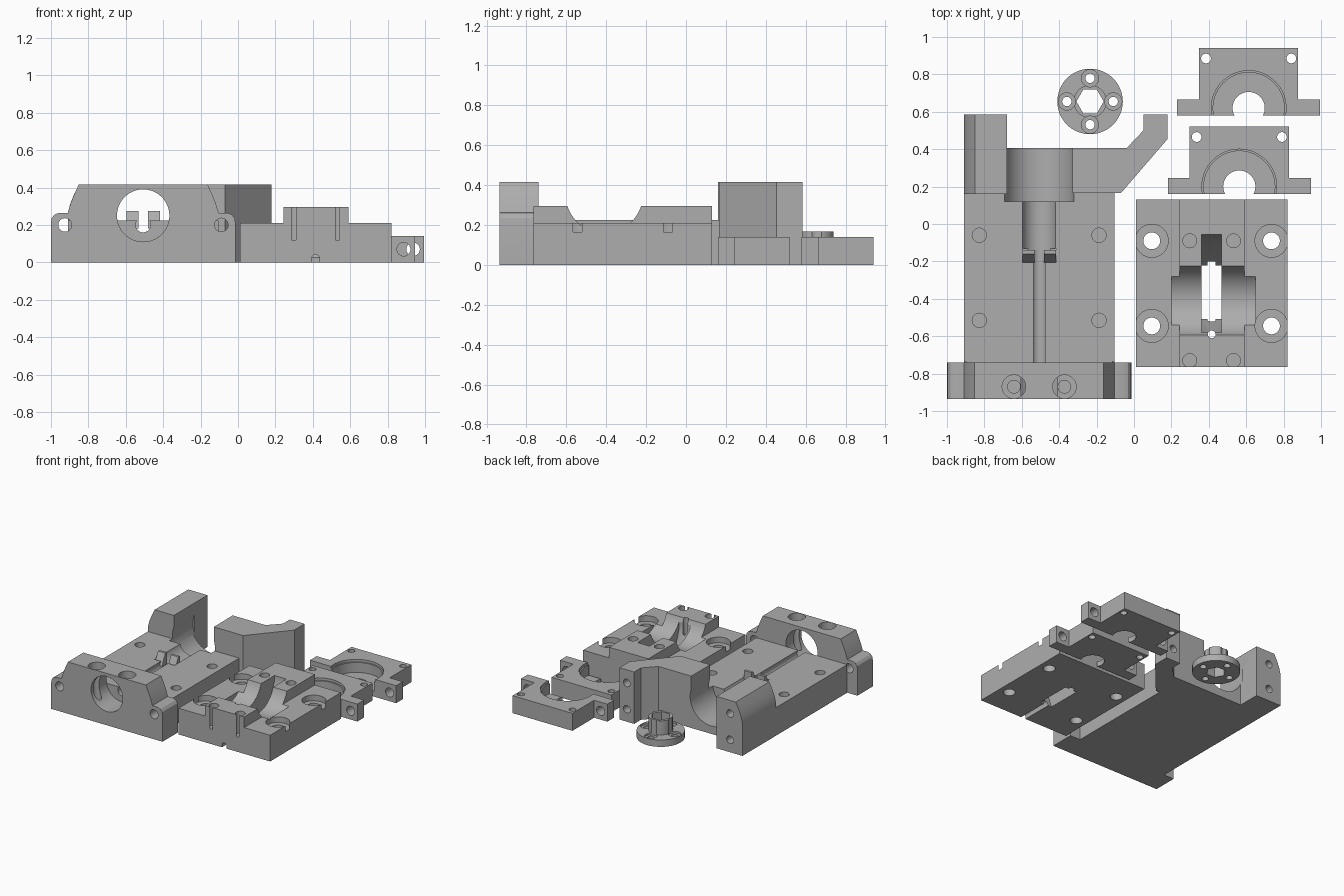
import bpy, bmesh, math
from mathutils import Vector

old = bpy.data.objects.get("Cube")
if old:
    bpy.data.objects.remove(old, do_unlink=True)

grey = bpy.data.materials.new("machined grey")
grey.use_nodes = True
COLOUR = (0.42, 0.42, 0.42, 1)
grey.diffuse_color = COLOUR
grey.node_tree.nodes["Principled BSDF"].inputs["Base Color"].default_value = COLOUR


def prism(name, pts, axis, lo, hi):
    """Extrude a 2D profile along an axis; profile is (x,y), (x,z) or (y,z)."""
    place = {"z": lambda p, d: (p[0], p[1], d),
             "y": lambda p, d: (p[0], d, p[1]),
             "x": lambda p, d: (d, p[0], p[1])}[axis]
    bm = bmesh.new()
    face = bm.faces.new([bm.verts.new(place(p, lo)) for p in pts])
    ext = bmesh.ops.extrude_face_region(bm, geom=[face])
    shift = Vector(place((0, 0), hi - lo))
    bmesh.ops.translate(bm, vec=shift, verts=[g for g in ext["geom"] if isinstance(g, bmesh.types.BMVert)])
    bmesh.ops.recalc_face_normals(bm, faces=bm.faces)
    mesh = bpy.data.meshes.new(name)
    bm.to_mesh(mesh)
    bm.free()
    mesh.materials.append(grey)
    ob = bpy.data.objects.new(name, mesh)
    bpy.context.scene.collection.objects.link(ob)
    return ob


def box(x, y, z):
    return prism("block", [(x[0], y[0]), (x[1], y[0]), (x[1], y[1]), (x[0], y[1])], "z", *z)


def rod(axis, u, v, r, lo, hi, n=32):
    ring = [(u + r * math.cos(math.tau * i / n), v + r * math.sin(math.tau * i / n)) for i in range(n)]
    return prism("rod", ring, axis, lo, hi)


def combine(ob, parts, operation):
    for part in parts:
        mod = ob.modifiers.new("bool", "BOOLEAN")
        mod.operation, mod.solver, mod.object = operation, "EXACT", part
    bpy.context.view_layer.update()
    graph = bpy.context.evaluated_depsgraph_get()
    mesh = bpy.data.meshes.new_from_object(ob.evaluated_get(graph))
    ob.modifiers.clear()
    ob.data = mesh
    for part in parts:
        bpy.data.objects.remove(part, do_unlink=True)


def finish(ob):
    bpy.ops.object.select_all(action="DESELECT")
    ob.select_set(True)
    bpy.context.view_layer.objects.active = ob
    bpy.ops.object.shade_smooth_by_angle(angle=math.radians(30))


# Motor bed: slab, front plate with ears, rear post, angled arm and cradle
CX, CZ, TOP, HIGH = -0.507, 0.25, 0.225, 0.415
shoulder = [(0.345, HIGH), (0.37, 0.36), (0.39, 0.31), (0.403, 0.265),
            (0.45, 0.265), (0.475, 0.255), (0.49, 0.235), (0.493, 0.21), (0.493, 0)]
plate = [(CX + x, z) for x, z in shoulder] + [(CX - x, z) for x, z in reversed(shoulder)]
post = [(-0.68, 0), (-0.68, HIGH), (-0.85, HIGH), (-0.878, 0.36), (-0.898, 0.31), (-0.91, 0.26), (-0.91, 0)]
arm = [(-0.33, 0.165), (-0.07, 0.165), (0.18, 0.455), (0.18, 0.585),
       (0.05, 0.585), (0.05, 0.5), (-0.04, 0.405), (-0.33, 0.405)]
bed = box((-0.91, -0.105), (-0.8, 0.165), (0, TOP))
bed.name = "motor_bed"
combine(bed, [
    prism("plate", plate, "y", -0.935, -0.74),
    prism("post", post, "y", 0.16, 0.585),
    prism("arm", arm, "z", 0, HIGH),
    box((-0.72, -0.3), (0.15, 0.405), (0, TOP)),
], "UNION")
cuts = [
    rod("y", CX, CZ, 0.187, 0.12, 0.42, 64),
    rod("y", CX, CZ, 0.092, -0.14, 0.2, 48),
    rod("y", CX, CZ, 0.14, -0.95, -0.74, 64),
    rod("y", CX, 0.2, 0.04, -0.75, -0.13),
    box((CX - 0.025, CX + 0.025), (-0.75, -0.13), (0.2, 0.3)),
    box((CX - 0.09, CX + 0.09), (-0.205, -0.13), (0.18, 0.3)),
]
for side in (-1, 1):
    cuts.append(rod("y", CX + side * 0.418, 0.2, 0.036, -0.95, -0.735))
    cuts.append(rod("z", CX + side * 0.135, -0.87, 0.063, 0.35, 0.5))
    cuts.append(rod("z", CX + side * 0.135, -0.87, 0.034, 0.05, 0.36))
    for y in (-0.06, -0.515):
        cuts.append(rod("z", CX + side * 0.32, y, 0.038, 0.1, 0.3))
for x in (-0.8, 0.115):
    for z in (0.1, 0.31):
        cuts.append(rod("y", x, z, 0.03, 0.45, 0.6))
combine(bed, cuts, "DIFFERENCE")
finish(bed)

# Pair of sloped tabs straddling the shaft groove
for name, x in (("right_tab", CX - 0.09), ("left_tab", CX + 0.025)):
    prism(name, [(-0.205, 0.18), (-0.14, 0.18), (-0.14, 0.275), (-0.16, 0.275)], "x", x, x + 0.065)

# Wheel housing: stepped block with a round saddle and a through slot
mid = 0.415
housing = prism("wheel_housing", [(0.01, 0), (0.82, 0), (0.82, 0.21), (0.59, 0.21), (0.59, 0.295),
                                  (0.243, 0.295), (0.243, 0.21), (0.01, 0.21)], "y", -0.765, 0.13)
cuts = [
    rod("x", -0.41, 0.354, 0.194, 0.2, 0.65, 64),
    prism("ramp", [(-0.055, 0.35), (-0.055, 0.25), (-0.12, 0.12), (-0.24, -0.02), (-0.5, -0.02),
                   (-0.58, 0.2), (-0.58, 0.35)], "x", mid - 0.053, mid + 0.053),
    rod("y", mid, 0.02, 0.021, -0.8, -0.2, 16),
    rod("z", mid, -0.59, 0.021, -0.02, 0.4, 16),
    box((mid - 0.021, mid + 0.021), (-0.8, -0.2), (-0.02, 0.02)),
]
for side in (-1, 1):
    for y in (-0.09, -0.545):
        cuts.append(rod("z", mid + side * 0.32, y, 0.088, 0.165, 0.3, 48))
        cuts.append(rod("z", mid + side * 0.32, y, 0.045, -0.02, 0.2))
    for y in (-0.09, -0.73):
        cuts.append(rod("z", mid + side * 0.117, y, 0.037, 0.12, 0.35))
combine(housing, cuts, "DIFFERENCE")
finish(housing)

# Two identical bearing caps with ears
for name, cx, y0 in (("rear_bearing_cap", 0.613, 0.58), ("front_bearing_cap", 0.563, 0.16)):
    half = [(0.382, 0), (0.382, 0.085), (0.265, 0.085), (0.265, 0.36)]
    outline = [(cx + x, y0 + y) for x, y in half] + [(cx - x, y0 + y) for x, y in reversed(half)]
    cap = prism(name, outline, "z", 0, 0.14)
    cuts = [rod("z", cx, y0 + 0.04, 0.2, 0.12, 0.2, 64),
            rod("z", cx, y0 + 0.04, 0.19, 0.04, 0.13, 64),
            rod("z", cx, y0 + 0.04, 0.086, -0.02, 0.1, 48)]
    for side in (-1, 1):
        cuts.append(rod("z", cx + side * 0.228, y0 + 0.305, 0.026, -0.02, 0.2))
        cuts.append(rod("y", cx + side * 0.323, 0.07, 0.036, y0 - 0.02, y0 + 0.1))
    combine(cap, cuts, "DIFFERENCE")
    finish(cap)

# Round coupling flange with a hexagonal bore and four screw seats
fx, fy = -0.235, 0.655
flange = rod("z", fx, fy, 0.175, 0, 0.055, 64)
flange.name = "coupling_flange"
combine(flange, [rod("z", fx, fy, 0.088, 0.03, 0.168, 48)], "UNION")
cuts = [rod("z", fx, fy, 0.073, -0.02, 0.2, 6)]
for i in range(4):
    a = i * math.pi / 2
    sx, sy = fx + 0.124 * math.cos(a), fy + 0.124 * math.sin(a)
    cuts += [rod("z", sx, sy, 0.046, 0.04, 0.2), rod("z", sx, sy, 0.025, -0.02, 0.06)]
combine(flange, cuts, "DIFFERENCE")
finish(flange)
